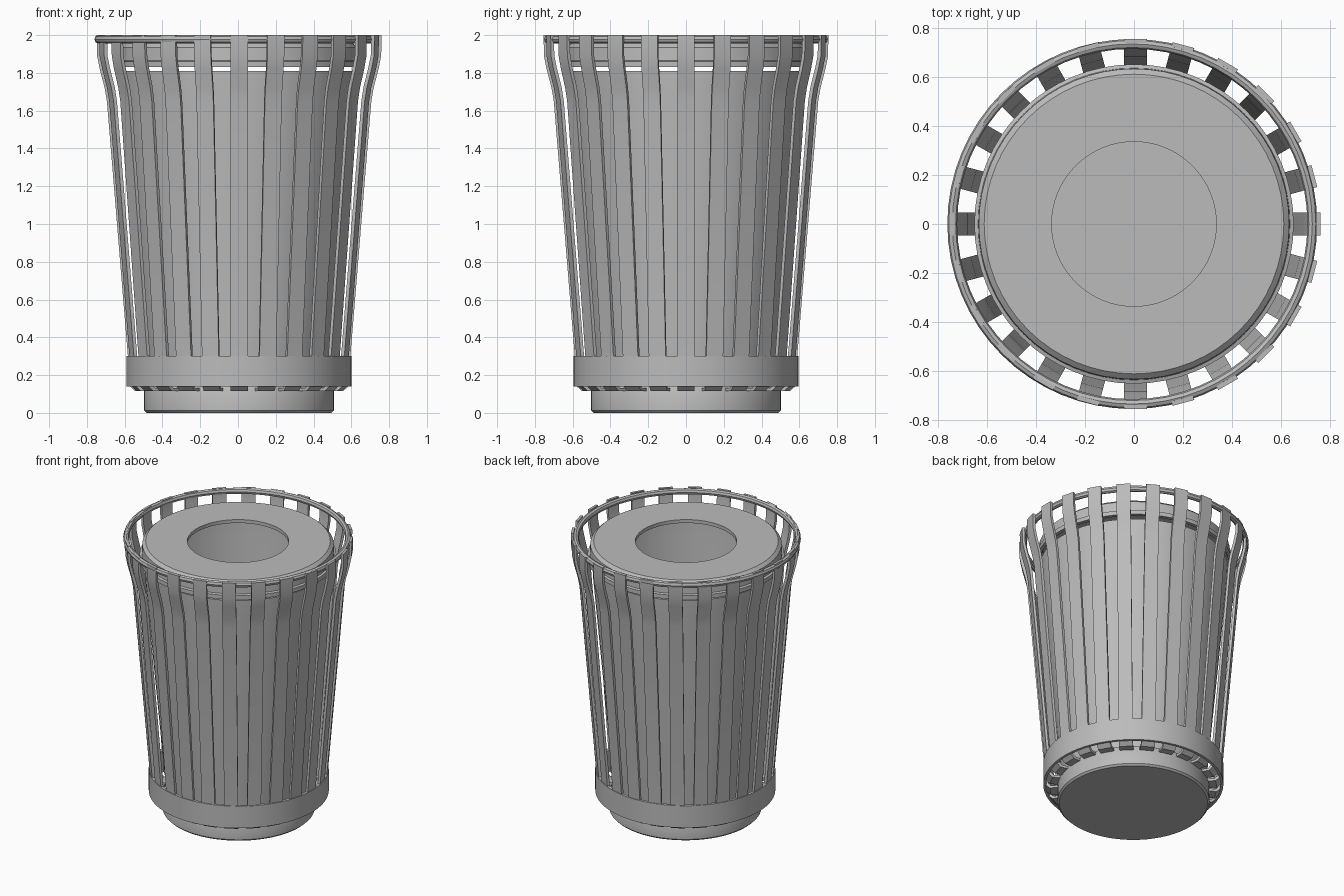
import bpy
import bmesh
from math import cos, sin, pi, radians

cube = bpy.data.objects.get("Cube")
if cube:
    bpy.data.objects.remove(cube, do_unlink=True)

gray = bpy.data.materials.new("painted gray metal")
gray.use_nodes = True
COLOUR = (0.5, 0.5, 0.5, 1)
gray.diffuse_color = COLOUR
gray.node_tree.nodes["Principled BSDF"].inputs["Base Color"].default_value = COLOUR


def finish(name, bm, shift=0.0, angle=30):
    """Turn a bmesh into a shaded object with the shared material."""
    bmesh.ops.remove_doubles(bm, verts=bm.verts, dist=1e-5)
    bmesh.ops.recalc_face_normals(bm, faces=bm.faces)
    mesh = bpy.data.meshes.new(name)
    bm.to_mesh(mesh)
    bm.free()
    mesh.materials.append(gray)
    ob = bpy.data.objects.new(name, mesh)
    bpy.context.collection.objects.link(ob)
    ob.location.x = shift
    bpy.ops.object.select_all(action='DESELECT')
    ob.select_set(True)
    bpy.context.view_layer.objects.active = ob
    bpy.ops.object.shade_smooth_by_angle(angle=radians(angle))
    return ob


def lathe(name, profile, shift=0.0, closed=True, steps=64):
    """Spin an (r, z) profile around the z axis."""
    bm = bmesh.new()
    verts = [bm.verts.new((r, 0, z)) for r, z in profile]
    pairs = list(zip(verts, verts[1:]))
    if closed:
        pairs.append((verts[-1], verts[0]))
    edges = [bm.edges.new(p) for p in pairs]
    bmesh.ops.spin(bm, geom=verts + edges, cent=(0, 0, 0), axis=(0, 0, 1),
                   angle=2 * pi, steps=steps, use_merge=True)
    return finish(name, bm, shift)


# Foot with a chamfered lower edge
lathe("base", [(0, 0), (0.49, 0), (0.502, 0.012), (0.502, 0.125), (0.49, 0.15),
               (0, 0.15)], 0.005, closed=False)

# Wide hoop around the bottom of the slats
lathe("lower_band", [(0.575, 0.14), (0.595, 0.14), (0.595, 0.30), (0.575, 0.30)], 0.006)

# Open tapered bin inside the slats
lathe("liner", [(0, 0.15), (0.475, 0.15), (0.615, 1.70), (0.62, 1.81), (0.605, 1.81),
                (0.6, 1.70), (0.46, 0.17), (0, 0.17)], closed=False)

# Lid with a round opening and a stepped rim
lathe("lid", [(0.335, 1.93), (0.335, 1.955), (0.61, 1.955), (0.632, 1.935),
              (0.635, 1.865), (0.65, 1.86), (0.65, 1.83), (0.625, 1.83),
              (0.61, 1.86), (0.60, 1.93)])

# Round tube around the top
tube = [(0.733 + 0.02 * cos(k * pi / 4), 1.978 + 0.022 * sin(k * pi / 4)) for k in range(8)]
lathe("top_ring", tube, -0.007)

# Flat bars that flare out at the top and fold under the band at the bottom
OUTER = [(0.49, 0.115), (0.55, 0.115), (0.578, 0.14), (0.589, 0.30), (0.70, 1.65),
         (0.712, 1.72), (0.738, 1.82), (0.752, 1.89), (0.754, 2.0)]
INNER = [(0.49, 0.133), (0.542, 0.133), (0.56, 0.15), (0.571, 0.30), (0.682, 1.65),
         (0.694, 1.725), (0.72, 1.825), (0.734, 1.893), (0.736, 2.0)]
HALF = 0.046
COUNT = 24
bm = bmesh.new()
for i in range(COUNT):
    a = 2 * pi * i / COUNT

    def place(r, t, z):
        return bm.verts.new((r * cos(a) - t * sin(a), r * sin(a) + t * cos(a), z))

    rings = [[place(ro, -HALF, zo), place(ro, HALF, zo),
              place(ri, HALF, zi), place(ri, -HALF, zi)]
             for (ro, zo), (ri, zi) in zip(OUTER, INNER)]
    for low, high in zip(rings, rings[1:]):
        for k in range(4):
            n = (k + 1) % 4
            bm.faces.new((low[k], low[n], high[n], high[k]))
    bm.faces.new(rings[0])
    bm.faces.new(rings[-1])
finish("slats", bm, 0.006)
